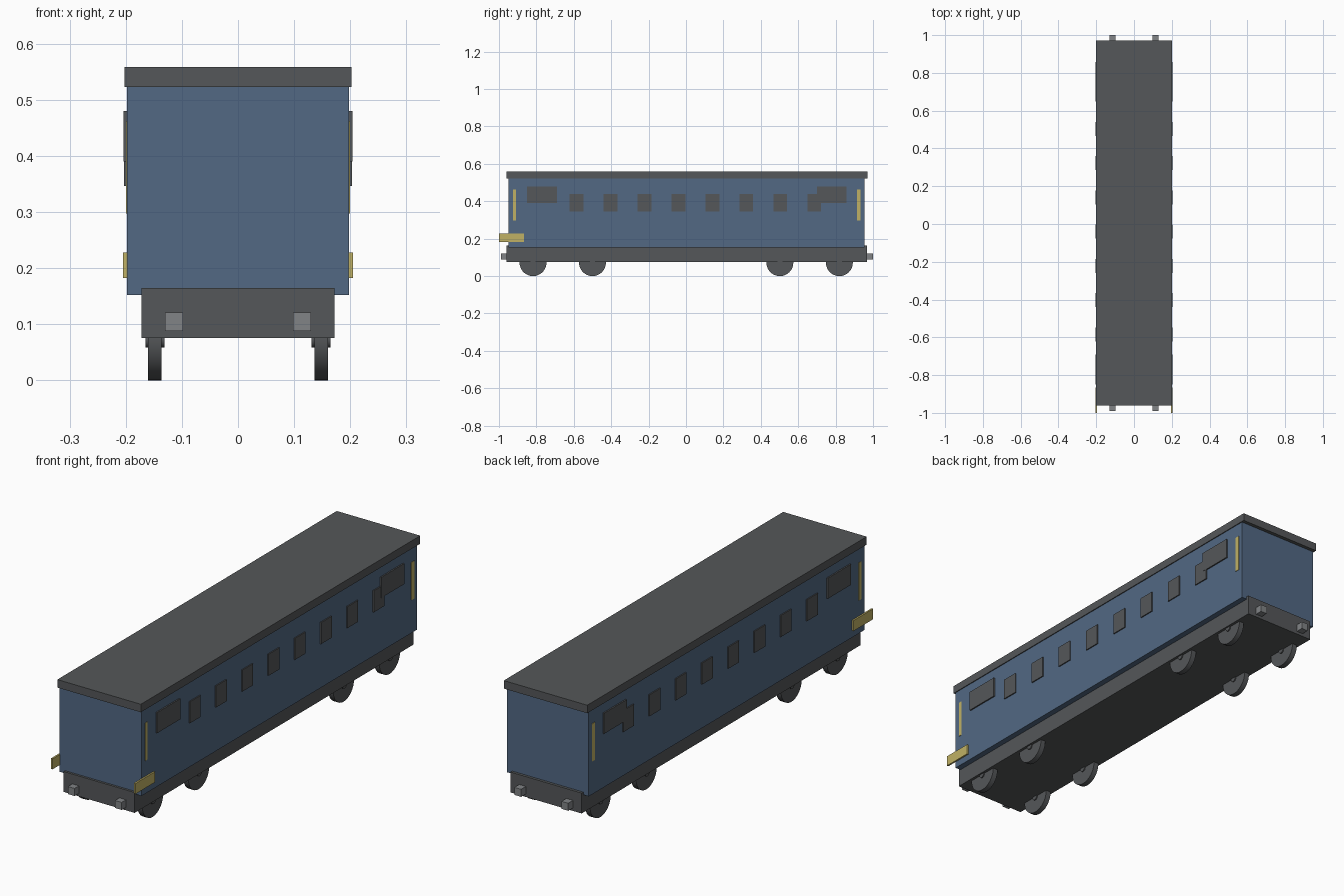
import bpy
import math

cube = bpy.data.objects.get("Cube")
if cube:
    bpy.data.objects.remove(cube, do_unlink=True)


def make_material(name, rgb):
    mat = bpy.data.materials.new(name)
    mat.use_nodes = True
    colour = (*rgb, 1)
    mat.diffuse_color = colour
    mat.node_tree.nodes["Principled BSDF"].inputs["Base Color"].default_value = colour
    return mat


BLUE = make_material("coach blue", (0.085, 0.14, 0.23))
GREY = make_material("dark grey", (0.09, 0.095, 0.10))
STEEL = make_material("buffer grey", (0.22, 0.23, 0.24))
YELLOW = make_material("brass yellow", (0.53, 0.44, 0.13))


def box(name, x, y, z, mat):
    """Box from (min, max) pairs along each axis."""
    spans = (x, y, z)
    bpy.ops.mesh.primitive_cube_add(size=1, location=[(a + b) / 2 for a, b in spans])
    obj = bpy.context.object
    obj.name = name
    obj.scale = [b - a for a, b in spans]
    bpy.ops.object.transform_apply(location=False, rotation=False, scale=True)
    obj.data.materials.append(mat)


def side_box(name, side, inner, outer, y, z, mat):
    box(name, sorted((side * inner, side * outer)), y, z, mat)


def disc(name, x, y, radius, depth, sides):
    bpy.ops.mesh.primitive_cylinder_add(vertices=sides, radius=radius, depth=depth,
                                        location=(x, y, AXLE_Z),
                                        rotation=(0, math.pi / 2, 0))
    obj = bpy.context.object
    obj.name = name
    obj.data.materials.append(GREY)
    bpy.ops.object.shade_smooth_by_angle(angle=math.radians(30))


AXLE_Z = 0.072
WALL = 0.198

# Main shell
box("body", (-WALL, WALL), (-0.95, 0.955), (0.152, 0.525), BLUE)
box("roof", (-0.202, 0.202), (-0.96, 0.971), (0.523, 0.558), GREY)
box("underframe", (-0.172, 0.172), (-0.96, 0.967), (0.075, 0.164), GREY)

for side, label in ((1, "left"), (-1, "right")):
    # Windows
    for i in range(8):
        y = -0.585 + i * 0.1815
        side_box(f"{label}_window_{i + 1}", side, 0.19, 0.203,
                 (y - 0.037, y + 0.037), (0.346, 0.44), GREY)
    for end, y in (("front", (-0.85, -0.69)), ("back", (0.70, 0.858))):
        side_box(f"{label}_{end}_door_window", side, 0.19, 0.204, y, (0.39, 0.48), GREY)

    # Handrails and front side plates
    for end, y in (("front", (-0.926, -0.91)), ("back", (0.914, 0.934))):
        side_box(f"{label}_{end}_handrail", side, 0.19, 0.2, y, (0.297, 0.462), YELLOW)
    side_box(f"{label}_front_plate", side, 0.197, 0.205, (-1, -0.866), (0.182, 0.228), YELLOW)

    # Buffers at both ends
    for end, y in (("front", (-0.99, -0.95)), ("back", (0.96, 1.0))):
        side_box(f"{label}_{end}_buffer", side, 0.098, 0.13, y, (0.088, 0.121), STEEL)

    # Wheels with hubs
    for i, y in enumerate((-0.818, -0.5, 0.502, 0.82)):
        disc(f"{label}_wheel_{i + 1}", side * 0.148, y, AXLE_Z, 0.024, 32)
        disc(f"{label}_hub_{i + 1}", side * 0.148, y, 0.014, 0.034, 16)
